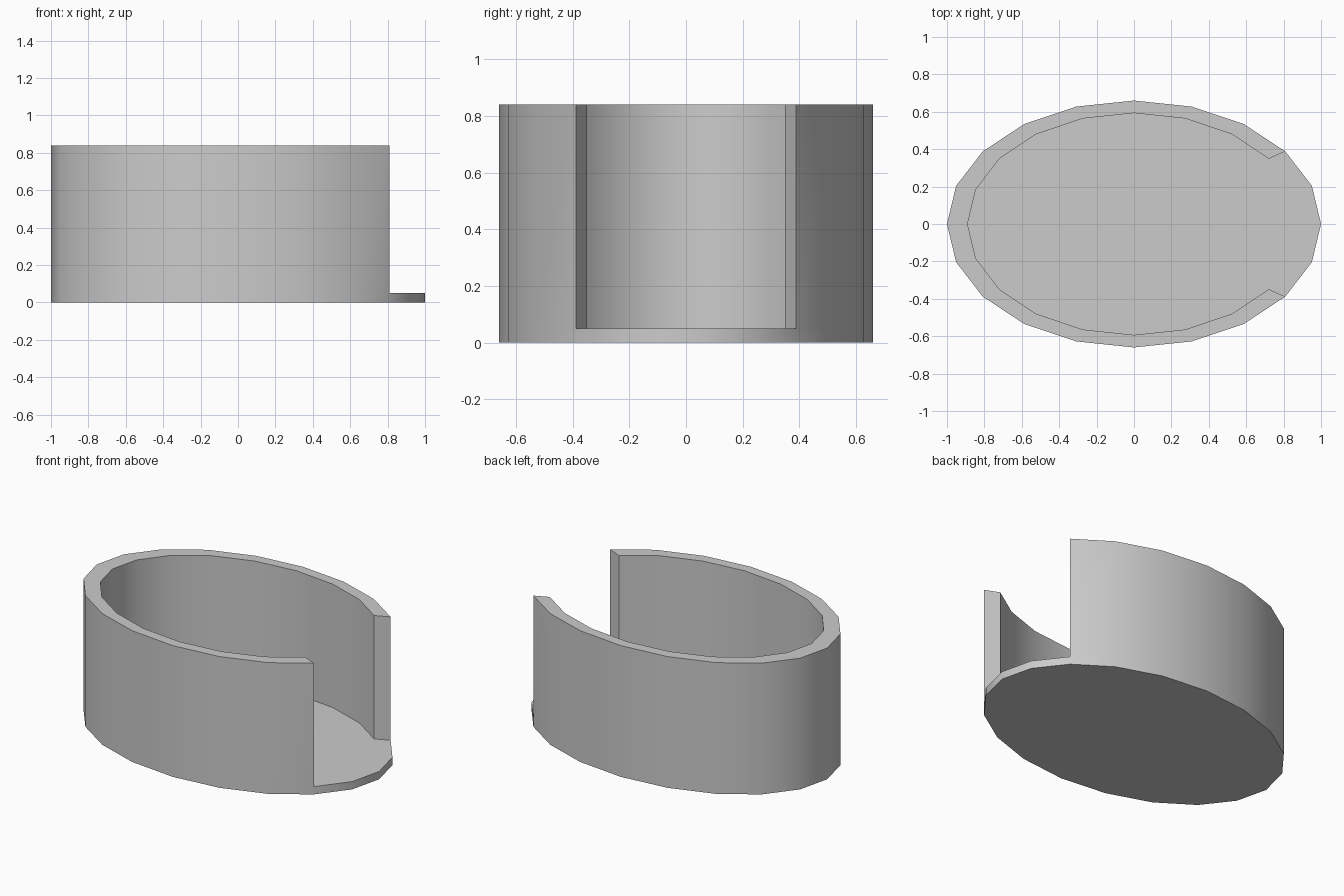
import bpy, bmesh
from math import cos, sin, tau

if "Cube" in bpy.data.objects:
    bpy.data.objects.remove(bpy.data.objects["Cube"])

SIDES = 20
FLOOR, TOP = 0.05, 0.84


def ring(bm, rx, ry, z):
    return [bm.verts.new((rx * cos(tau * i / SIDES), ry * sin(tau * i / SIDES), z))
            for i in range(SIDES)]


bm = bmesh.new()
# oval base plate
base = ring(bm, 1.0, 0.66, 0)
outer = ring(bm, 1.0, 0.66, FLOOR)
inner = ring(bm, 0.89, 0.593, FLOOR)
bm.faces.new(base[::-1])
bm.faces.new(inner)
rim = []
for i in range(SIDES):
    j = (i + 1) % SIDES
    bm.faces.new((base[i], base[j], outer[j], outer[i]))
    rim.append(bm.faces.new((outer[i], outer[j], inner[j], inner[i])))

# wall raised from the rim, leaving an opening of four segments at +x
wall = bmesh.ops.extrude_face_region(bm, geom=rim[2:-2])
bmesh.ops.delete(bm, geom=[f for f in rim[2:-2] if f.is_valid], context='FACES_ONLY')
for v in wall["geom"]:
    if isinstance(v, bmesh.types.BMVert):
        v.co.z = TOP
bmesh.ops.recalc_face_normals(bm, faces=bm.faces[:])

mesh = bpy.data.meshes.new("open_oval_holder")
bm.to_mesh(mesh)
bm.free()
holder = bpy.data.objects.new("open_oval_holder", mesh)
bpy.context.collection.objects.link(holder)

# smooth curved wall, crisp edges
bpy.context.view_layer.objects.active = holder
holder.select_set(True)
bpy.ops.object.shade_smooth_by_angle(angle=0.7)
